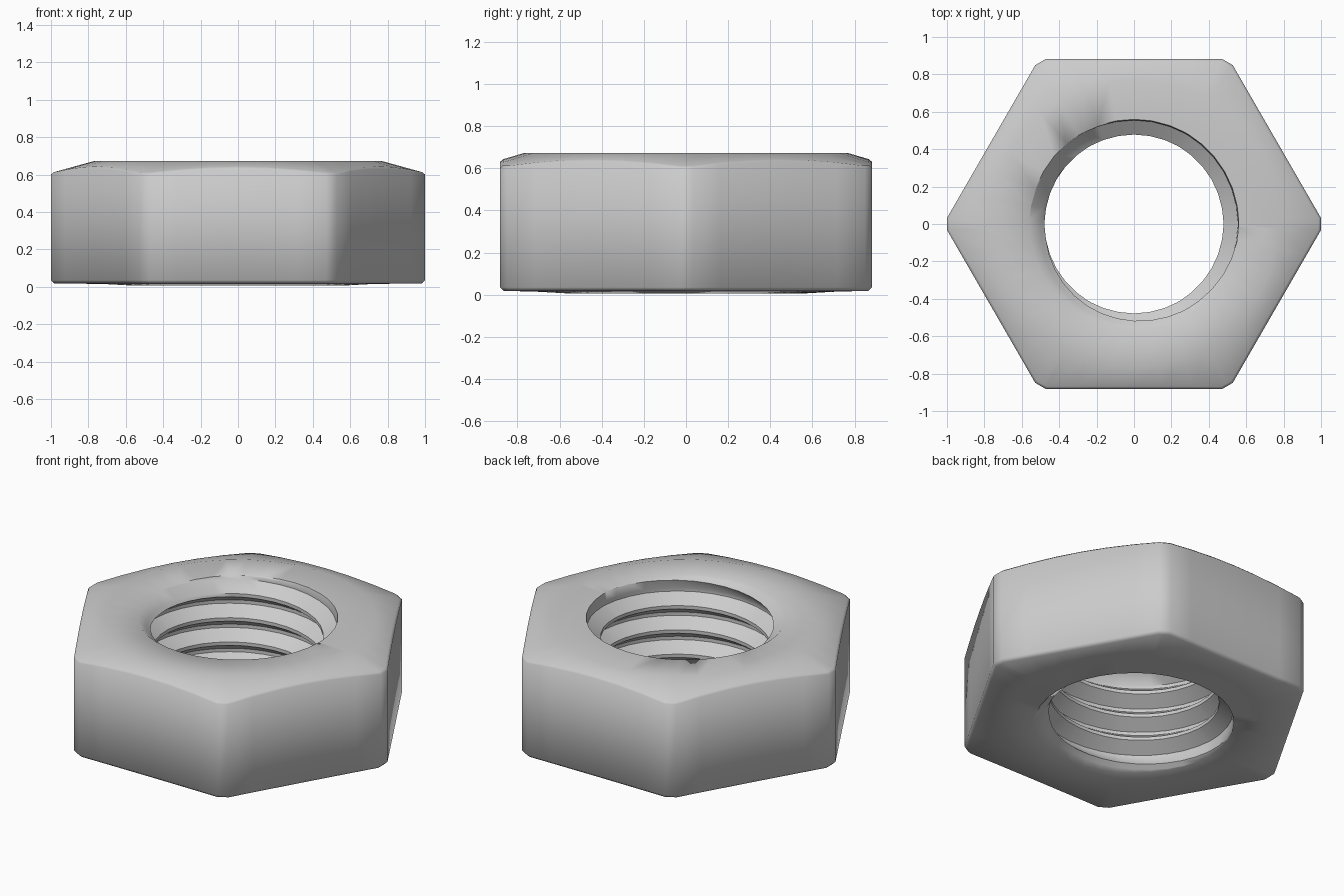
import bpy, bmesh
from math import cos, sin, pi, radians, floor

if "Cube" in bpy.data.objects:
    bpy.data.objects.remove(bpy.data.objects["Cube"])

APOTHEM, CORNER = 0.882, 1.0        # flat distance, clipped corner radius
Z_BOT, Z_TOP = 0.015, 0.672
RIM, MINOR, MAJOR = 0.56, 0.478, 0.56
PITCH = 0.15

# Column angles: six sides with slim corner facets
side = [-28.1, -20, -10, 0, 10, 20, 28.1, 30]
angles = [radians(30 + 60 * s + d) for s in range(6) for d in side]
angles.append(angles[0] + 2 * pi)


def hex_radius(a):
    d = (a % (pi / 3)) - pi / 6
    return min(APOTHEM / cos(d), CORNER)


def chamfer_z(r):
    return Z_TOP - 0.26 * (r - 0.77)


bm = bmesh.new()


def skin(columns):
    """Join neighbouring columns of points with quads."""
    grid = [[bm.verts.new(p) for p in col] for col in columns]
    for c0, c1 in zip(grid, grid[1:]):
        for i in range(len(c0) - 1):
            bm.faces.new((c0[i], c1[i], c1[i + 1], c0[i + 1]))


def polar(r, a, z):
    return (r * cos(a), r * sin(a), z)


# Hexagonal outside: bottom face, small edge bevel, wall, conical top chamfer
outer = []
for a in angles:
    r = hex_radius(a)
    outer.append([polar(RIM, a, 0.006), polar(0.72, a, Z_BOT),
                  polar(r - 0.018, a, Z_BOT + 0.003), polar(r, a, Z_BOT + 0.02),
                  polar(r, a, chamfer_z(r) - 0.012),
                  polar(r - 0.014, a, chamfer_z(r)),
                  polar(0.77, a, Z_TOP), polar(RIM, a, Z_TOP)])
skin(outer)

# Threaded bore: helical profile clipped by the countersinks at both ends
profile = [(0.0, MAJOR - 0.005), (0.14, MAJOR - 0.005), (0.5, MINOR), (0.64, MINOR)]
bore = []
for a in angles:
    col = []
    for k in range(-2, 6):
        for f, r in profile:
            z = PITCH * (k + f + (a - angles[0]) / (2 * pi))
            if z <= 0.006:
                z, r = 0.006, RIM
            elif z >= Z_TOP:
                z, r = Z_TOP, RIM
            else:
                r = max(r, RIM - 1.2 * (Z_TOP - z), RIM - 1.2 * (z - 0.006))
            col.append(polar(r, a, z))
    bore.append(col)
skin(bore)

bmesh.ops.remove_doubles(bm, verts=bm.verts, dist=0.0005)
bmesh.ops.dissolve_degenerate(bm, edges=bm.edges, dist=0.0001)
# Close the short step where the thread helix meets itself
open_edges = [e for e in bm.edges if e.is_boundary]
if open_edges:
    bmesh.ops.holes_fill(bm, edges=open_edges, sides=0)
bmesh.ops.recalc_face_normals(bm, faces=bm.faces)

mesh = bpy.data.meshes.new("hex_nut")
bm.to_mesh(mesh)
bm.free()
nut = bpy.data.objects.new("hex_nut", mesh)
bpy.context.collection.objects.link(nut)
bpy.context.view_layer.objects.active = nut
nut.select_set(True)
bpy.ops.object.shade_smooth_by_angle(angle=radians(50))
